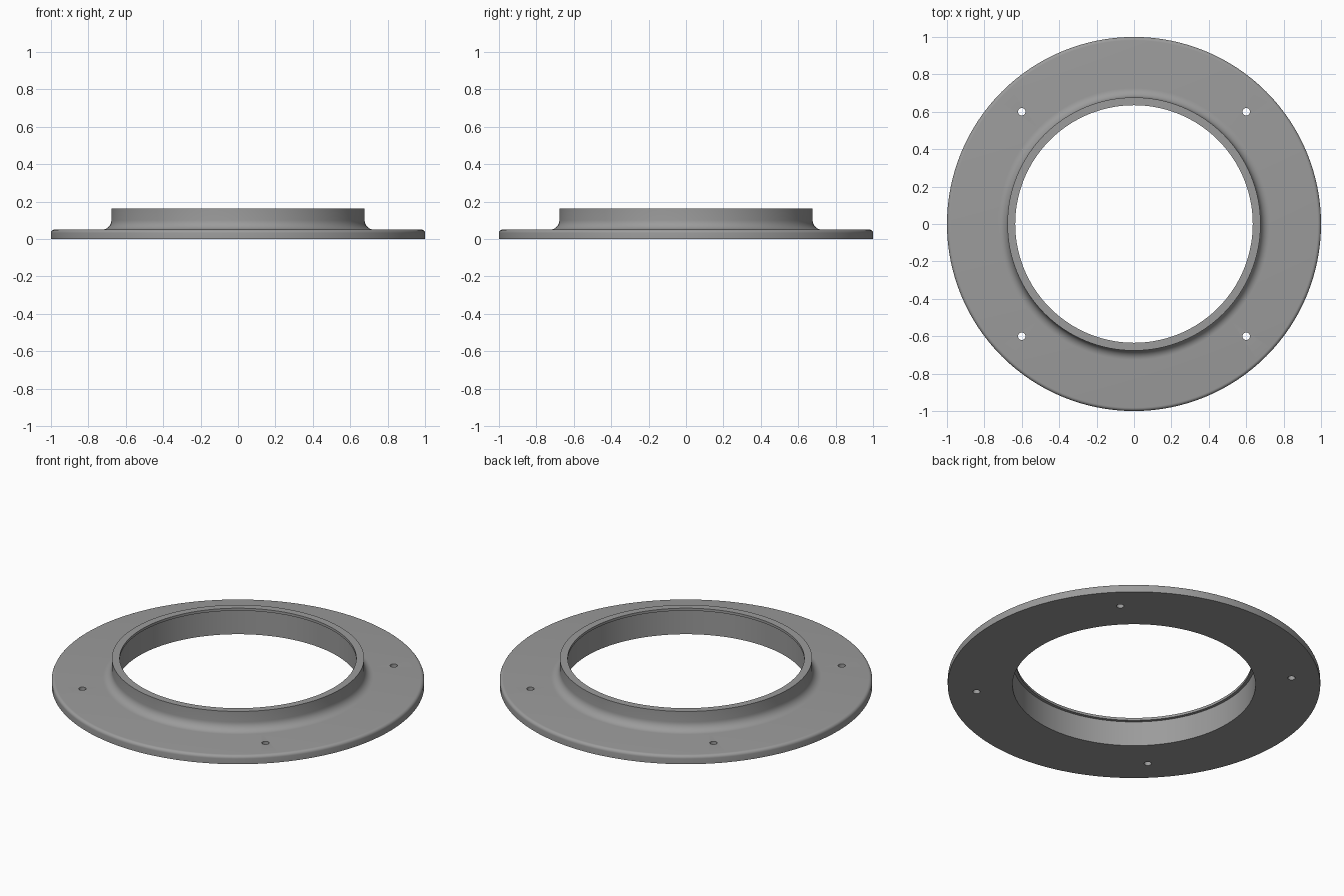
import bpy, bmesh, math

if "Cube" in bpy.data.objects:
    bpy.data.objects.remove(bpy.data.objects["Cube"])

SEGMENTS = 128
LIP, BORE, COLLAR, RIM = 0.635, 0.652, 0.677, 1.0
FLANGE_Z, TOP_Z = 0.05, 0.162
FILLET, ROUND = 0.05, 0.018

metal = bpy.data.materials.new("grey metal")
metal.diffuse_color = (0.33, 0.33, 0.33, 1)
metal.use_nodes = True
metal.node_tree.nodes["Principled BSDF"].inputs["Base Color"].default_value = metal.diffuse_color


def arc(cx, cz, r, a0, a1, n=8):
    """Points along an arc, angles in degrees."""
    return [(cx + r * math.cos(math.radians(a0 + (a1 - a0) * i / n)),
             cz + r * math.sin(math.radians(a0 + (a1 - a0) * i / n)))
            for i in range(n + 1)]


# Cross-section: flange with rounded rim, filleted collar, small inner lip
profile = [(BORE, 0), (RIM, 0)]
profile += arc(RIM - ROUND, FLANGE_Z - ROUND, ROUND, 0, 90, 6)
profile += arc(COLLAR + FILLET, FLANGE_Z + FILLET, FILLET, 270, 180)
profile += [(COLLAR, TOP_Z), (LIP, TOP_Z), (LIP, TOP_Z - 0.015), (BORE, TOP_Z - 0.015)]

# Flanged collar, revolved around z
bm = bmesh.new()
rings = []
for s in range(SEGMENTS):
    a = 2 * math.pi * s / SEGMENTS
    rings.append([bm.verts.new((r * math.cos(a), r * math.sin(a), z)) for r, z in profile])
for s in range(SEGMENTS):
    p, q = rings[s], rings[(s + 1) % SEGMENTS]
    for i in range(len(profile)):
        j = (i + 1) % len(profile)
        bm.faces.new((p[i], q[i], q[j], p[j]))
bmesh.ops.recalc_face_normals(bm, faces=bm.faces)
mesh = bpy.data.meshes.new("flanged_collar")
bm.to_mesh(mesh)
bm.free()
flange = bpy.data.objects.new("flanged_collar", mesh)
bpy.context.collection.objects.link(flange)
mesh.materials.append(metal)

# Four bolt holes through the flange
bm = bmesh.new()
for x in (-0.6, 0.6):
    for y in (-0.6, 0.6):
        new = bmesh.ops.create_cone(bm, cap_ends=True, segments=24,
                                    radius1=0.02, radius2=0.02, depth=0.3)
        bmesh.ops.translate(bm, verts=new["verts"], vec=(x, y, 0))
cut_mesh = bpy.data.meshes.new("bolt_hole_cutter")
bm.to_mesh(cut_mesh)
bm.free()
cut_mesh.materials.append(metal)
cutter = bpy.data.objects.new("bolt_hole_cutter", cut_mesh)
bpy.context.collection.objects.link(cutter)

holes = flange.modifiers.new("bolt_holes", "BOOLEAN")
holes.operation = "DIFFERENCE"
holes.solver = "EXACT"
holes.object = cutter
bpy.context.view_layer.objects.active = flange
flange.select_set(True)
bpy.ops.object.modifier_apply(modifier=holes.name)
bpy.data.objects.remove(cutter)

# Smooth curved surfaces, keep crisp edges
bpy.ops.object.shade_smooth_by_angle(angle=math.radians(30))
